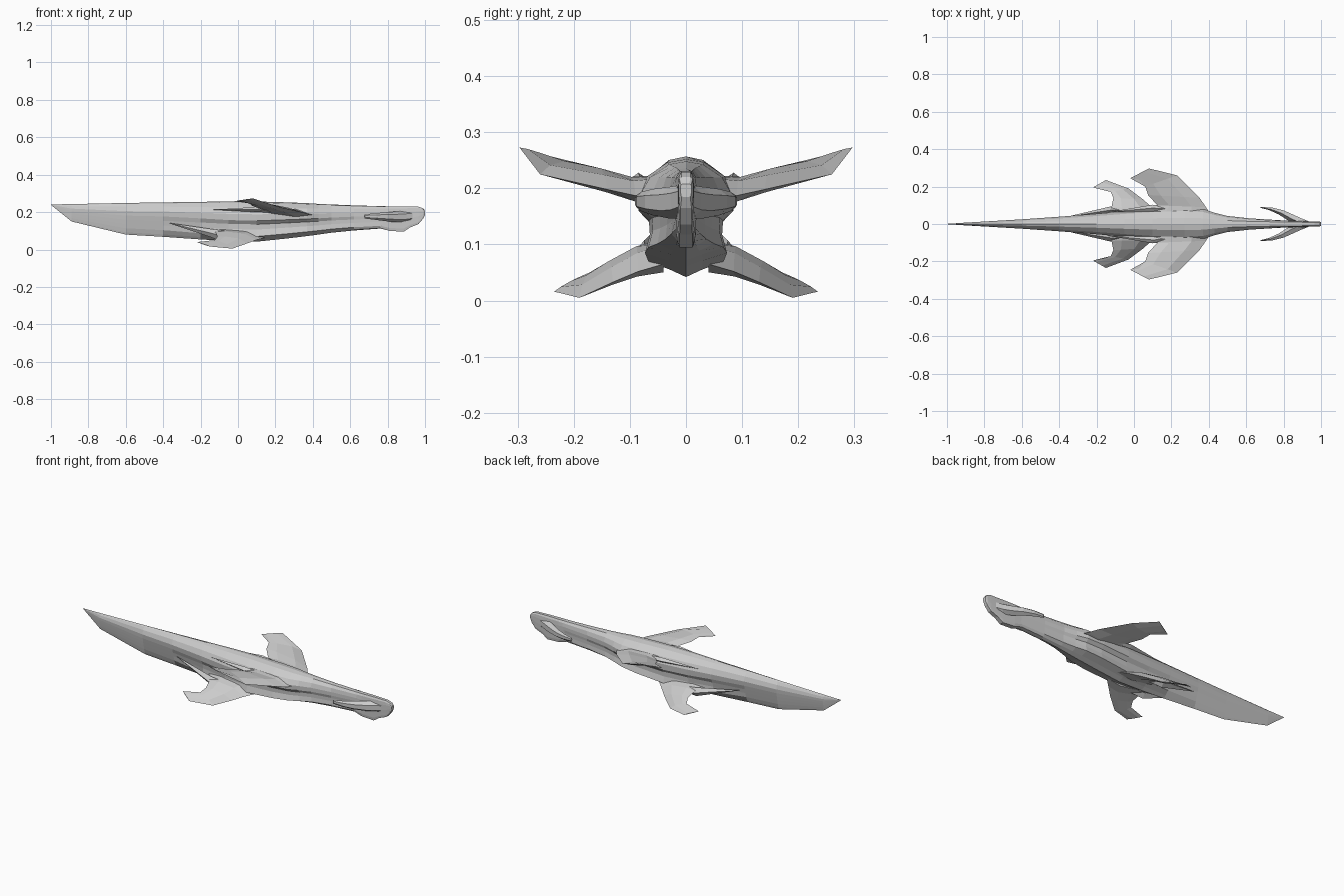
import bpy, bmesh
from mathutils import Vector


def loft(name, rings, mirror=False):
    """Skin a list of equal-sized closed rings, capping both ends."""
    bm = bmesh.new()
    rows = [[bm.verts.new(p) for p in r] for r in rings]
    n = len(rows[0])
    for a, b in zip(rows, rows[1:]):
        for i in range(n):
            j = (i + 1) % n
            bm.faces.new((a[i], a[j], b[j], b[i]))
    bm.faces.new(rows[0])
    bm.faces.new(rows[-1])
    bmesh.ops.remove_doubles(bm, verts=bm.verts, dist=0.0002)
    bmesh.ops.recalc_face_normals(bm, faces=bm.faces)
    me = bpy.data.meshes.new(name)
    bm.to_mesh(me)
    bm.free()
    ob = bpy.data.objects.new(name, me)
    bpy.context.collection.objects.link(ob)
    if mirror:
        m = ob.modifiers.new("Mirror", 'MIRROR')
        m.use_axis = (False, True, False)
        m.use_clip = False
    return ob


# Half cross-sections as (width fraction, height fraction), top to keel
BLADE = [(0, 1), (.35, .97), (.75, .88), (1, .74), (.9, .6), (.75, .47), (.58, .34), (.38, .2), (.16, .07), (0, 0)]
HULL = [(0, 1), (.38, .97), (.8, .84), (1, .68), (.97, .52), (.76, .43), (.74, .3), (.84, .13), (.35, .06), (0, 0)]
HEAD = [(0, 1), (.6, 1), (.9, .92), (1, .75), (1, .6), (1, .45), (.95, .3), (.9, .12), (.75, 0), (0, 0)]


def hull_ring(x, w, lo, hi, kind):
    a, b, t = (BLADE, HULL, kind) if kind <= 1 else (HULL, HEAD, kind - 1)
    half = [(w * (p[0] * (1 - t) + q[0] * t), lo + (hi - lo) * (p[1] * (1 - t) + q[1] * t))
            for p, q in zip(a, b)]
    return [(x, y, z) for y, z in half] + [(x, -y, z) for y, z in half[-2:0:-1]]


# Main body: x, half width, bottom, top, section blend (0 blade, 1 hull, 2 head)
stations = [
    (-1.0, .001, .238, .241, 0), (-.89, .008, .15, .243, 0), (-.6, .025, .08, .249, 0),
    (-.4, .039, .068, .252, .1), (-.2, .055, .054, .255, .5), (-.05, .068, .046, .257, .9),
    (.1, .08, .042, .257, 1), (.27, .087, .06, .252, 1), (.37, .08, .072, .248, 1),
    (.43, .06, .08, .244, 1.1), (.5, .043, .09, .241, 1.2), (.62, .03, .102, .236, 1.4),
    (.8, .019, .115, .231, 1.8)]
loft("body", [hull_ring(*s) for s in stations])

# Head with a hanging jaw and a blunt snout
head = [(.76, .021, .113, .232, 1.7), (.81, .019, .1, .231, 2), (.885, .016, .095, .231, 2),
        (.92, .015, .118, .23, 2), (.965, .014, .136, .229, 2), (.99, .013, .165, .22, 2),
        (1.0, .01, .185, .208, 2)]
loft("head", [hull_ring(*s) for s in head])


def wing(name, sections):
    """Each section: leading point, trailing point, thickness."""
    rings = []
    for le, te, t in sections:
        le, te = Vector(le), Vector(te)
        up = Vector((0, 0, t / 2))
        a, b = le.lerp(te, .3), le.lerp(te, .75)
        rings.append([le, a + up, b + up * .7, te, b - up * .7, a - up])
    loft(name, rings, True)


# Upper swept wings
wing("upper_wings", [
    ((.41, .05, .185), (.08, .05, .212), .05),
    ((.385, .09, .187), (.125, .1, .215), .036),
    ((.35, .14, .198), (.075, .155, .234), .03),
    ((.23, .26, .225), (.06, .2, .247), .02),
    ((.08, .297, .273), (-.02, .245, .258), .003)])

# Lower swept wings
wing("lower_wings", [
    ((.15, .04, .065), (-.16, .04, .1), .05),
    ((.1, .085, .052), (-.12, .09, .092), .042),
    ((.05, .13, .033), (-.11, .14, .068), .032),
    ((-.03, .19, .005), (-.125, .172, .05), .02),
    ((-.15, .235, .016), (-.22, .195, .04), .003)])


# Pointed fairings trailing from the wing roots along the hull
def fairing(name, front, base, tip, w, h):
    def ring(c, k):
        x, y, z = c
        return [(x, y + w * k, z), (x, y, z + h * k), (x, y - w * k, z), (x, y, z - h * k)]
    loft(name, [ring(front, .3), ring(base, 1), ring(tip, .03)], True)


fairing("upper_fairings", (.3, .075, .2), (.1, .085, .214), (-.13, .064, .213), .018, .014)
fairing("lower_fairings", (.06, .07, .075), (-.12, .075, .082), (-.37, .036, .142), .02, .025)

# Curved cheek fins sweeping back from the head: x, y, bottom, top, thickness
cheeks = [(.95, .008, .155, .21, .008), (.9, .028, .147, .206, .018), (.86, .046, .146, .203, .018),
          (.8, .073, .152, .199, .014), (.74, .088, .159, .194, .009), (.68, .091, .166, .188, .003)]
rings = []
for x, y, lo, hi, t in cheeks:
    mid = (lo + hi) / 2
    q = (hi - lo) / 4
    rings.append([(x, y, mid - q), (x, y, mid + q), (x - t, y - t, hi),
                  (x - 2 * t, y - 1.5 * t, mid), (x - t, y - t, lo)])
loft("cheek_fins", rings, True)
